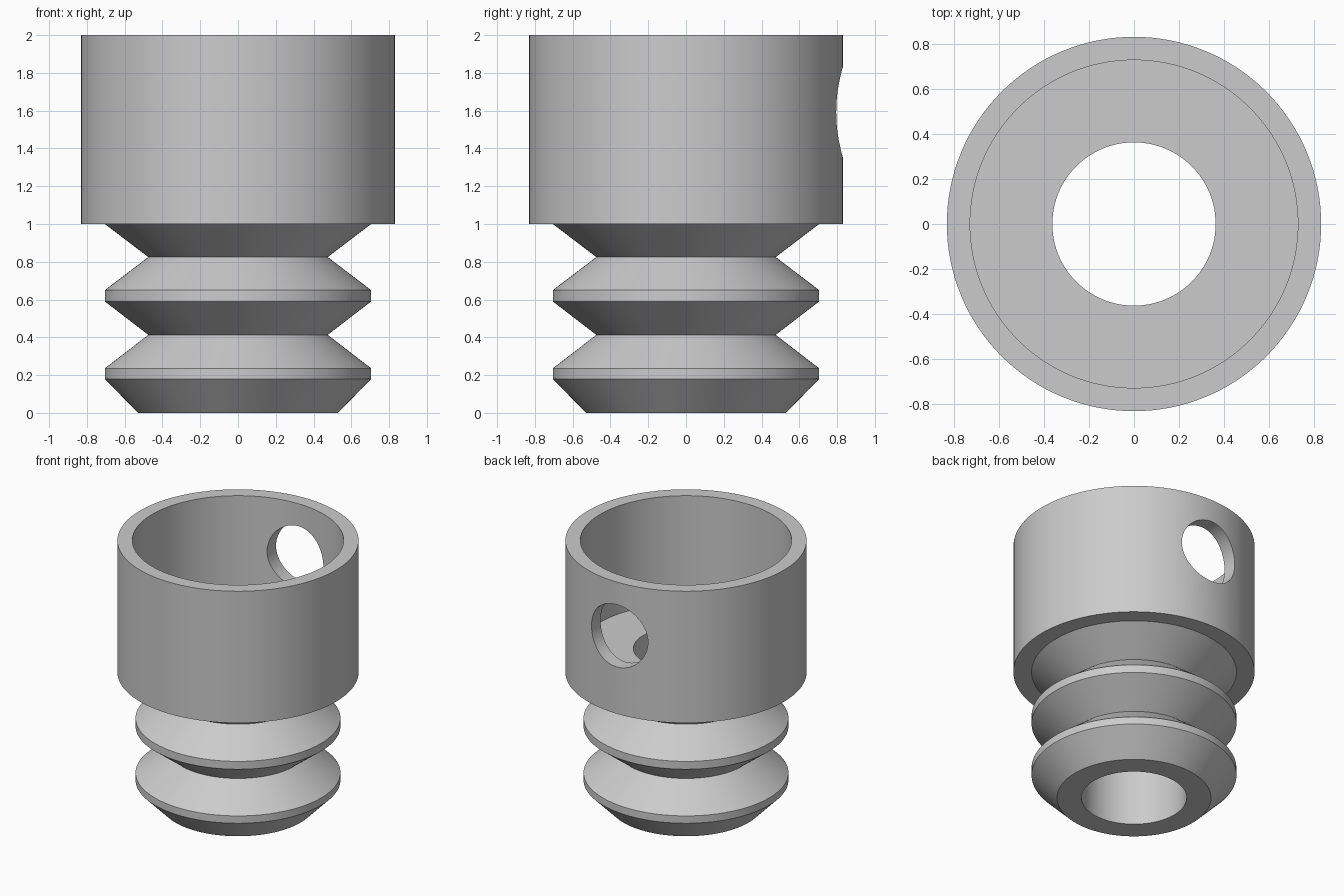
import bpy
import bmesh
import math

cube = bpy.data.objects.get("Cube")
if cube:
    bpy.data.objects.remove(cube, do_unlink=True)

SEGMENTS = 128

# Single plain grey
grey = bpy.data.materials.new("grey plastic")
grey.use_nodes = True
colour = (0.6, 0.6, 0.6, 1)
grey.diffuse_color = colour
grey.node_tree.nodes["Principled BSDF"].inputs["Base Color"].default_value = colour


def finish(name, bm):
    mesh = bpy.data.meshes.new(name)
    bm.to_mesh(mesh)
    bm.free()
    mesh.materials.append(grey)
    obj = bpy.data.objects.new(name, mesh)
    bpy.context.collection.objects.link(obj)
    return obj


def lathe(name, profile):
    """Revolve a closed (radius, height) outline around z."""
    bm = bmesh.new()
    verts = [bm.verts.new((r, 0, z)) for r, z in profile]
    edges = [bm.edges.new((v, verts[i - 1])) for i, v in enumerate(verts)]
    bmesh.ops.spin(bm, geom=verts + edges, cent=(0, 0, 0), axis=(0, 0, 1),
                   angle=math.tau, steps=SEGMENTS, use_merge=True)
    bmesh.ops.remove_doubles(bm, verts=bm.verts, dist=0.0001)
    bmesh.ops.recalc_face_normals(bm, faces=bm.faces)
    return finish(name, bm)


# Outline: barbed stem, then hollow socket, then the bore
rim, neck = 0.705, 0.475
bore, cup_inner, cup_outer = 0.362, 0.727, 0.83
profile = [(bore, 0), (0.53, 0)]
for low, high, waist in ((0.18, 0.236, 0.413), (0.59, 0.65, 0.825)):
    profile += [(rim, low), (rim, high), (neck, waist)]
profile += [(rim, 1), (cup_outer, 1), (cup_outer, 2),
            (cup_inner, 2), (cup_inner, 1.18), (bore, 1.18)]
fitting = lathe("barbed_socket", profile)

# Round hole through the back wall of the socket
bm = bmesh.new()
bmesh.ops.create_cone(bm, cap_ends=True, segments=64,
                      radius1=0.237, radius2=0.237, depth=0.6)
cutter = finish("hole_cutter", bm)
cutter.rotation_euler.x = math.pi / 2
cutter.location = (0, 0.8, 1.592)
cutter.hide_render = True

cut = fitting.modifiers.new("back hole", 'BOOLEAN')
cut.operation = 'DIFFERENCE'
cut.solver = 'EXACT'
cut.object = cutter

bpy.ops.object.select_all(action='DESELECT')
bpy.context.view_layer.objects.active = fitting
fitting.select_set(True)
bpy.ops.object.modifier_apply(modifier=cut.name)
bpy.data.objects.remove(cutter, do_unlink=True)
bpy.ops.object.shade_smooth_by_angle(angle=math.radians(25))
